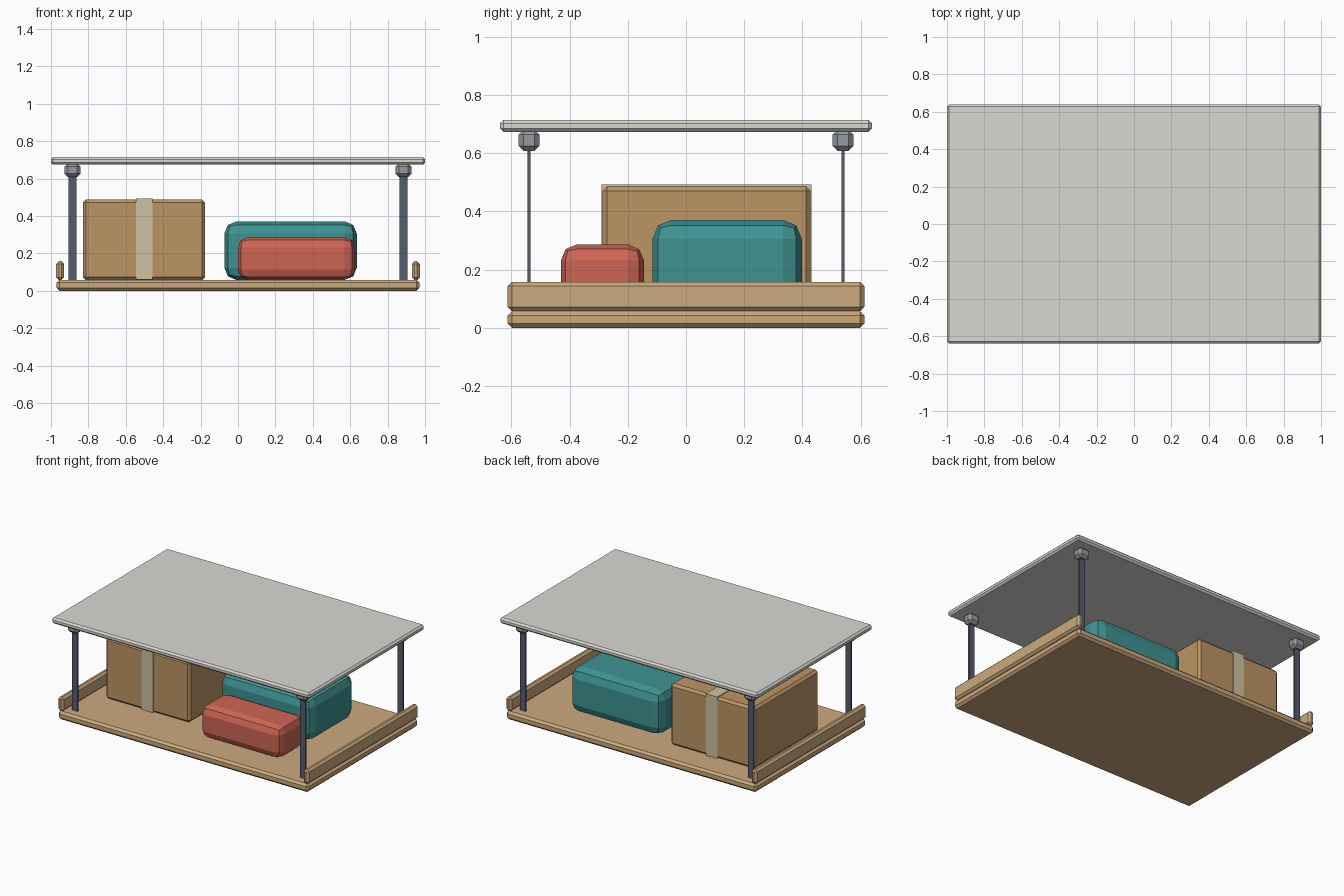
import bpy, bmesh

if "Cube" in bpy.data.objects:
    bpy.data.objects.remove(bpy.data.objects["Cube"])


def material(name, rgb):
    m = bpy.data.materials.new(name)
    m.diffuse_color = (*rgb, 1)
    m.use_nodes = True
    m.node_tree.nodes["Principled BSDF"].inputs["Base Color"].default_value = m.diffuse_color
    return m


wood = material("wood", (0.60, 0.40, 0.21))
board = material("cardboard", (0.50, 0.30, 0.13))
tape = material("tape", (0.62, 0.54, 0.36))
steel = material("dark_steel", (0.09, 0.11, 0.15))
cap = material("grey_metal", (0.30, 0.33, 0.37))
panel = material("pale_panel", (0.70, 0.69, 0.65))
teal = material("teal", (0.05, 0.29, 0.29))
red = material("red", (0.62, 0.13, 0.09))


def box(name, x, y, z, mat, bevel=0.0, segments=1):
    """Bevelled box spanning the given (min, max) ranges."""
    bm = bmesh.new()
    bmesh.ops.create_cube(bm, size=1)
    for v in bm.verts:
        v.co = [(r[0] + r[1]) / 2 + c * (r[1] - r[0])
                for c, r in zip(v.co, (x, y, z))]
    if bevel:
        bmesh.ops.bevel(bm, geom=bm.edges[:], offset=bevel, offset_type='OFFSET',
                        segments=segments, profile=0.5, affect='EDGES')
    me = bpy.data.meshes.new(name)
    bm.to_mesh(me)
    bm.free()
    me.materials.append(mat)
    ob = bpy.data.objects.new(name, me)
    bpy.context.collection.objects.link(ob)
    return ob


def around(c, w):
    return (c - w / 2, c + w / 2)


# Lower deck and upper panel
box("deck", (-0.97, 0.97), (-0.613, 0.613), (0, 0.058), wood, 0.015)
box("top_panel", (-1, 1), (-0.64, 0.64), (0.674, 0.715), panel, 0.012)

# Side rails, posts and post brackets
for sx, side in ((-1, "left"), (1, "right")):
    box(f"{side}_rail", around(sx * 0.951, 0.042), (-0.613, 0.613),
        (0.058, 0.158), wood, 0.014)
    for sy, end in ((-1, "front"), (1, "back")):
        box(f"{end}_{side}_post", around(sx * 0.885, 0.044), around(sy * 0.54, 0.011),
            (0.05, 0.66), steel)
        box(f"{end}_{side}_bracket", around(sx * 0.885, 0.086), around(sy * 0.54, 0.073),
            (0.608, 0.682), cap, 0.018)

# Carton with tape strip
box("carton", (-0.83, -0.176), (-0.287, 0.428), (0.058, 0.487), board, 0.016)
box("carton_tape", (-0.545, -0.456), (-0.29, 0.431), (0.06, 0.492), tape)

# Soft bags
box("large_bag", (-0.073, 0.635), (-0.115, 0.398), (0.058, 0.371), teal, 0.065, 2)
box("small_bag", (0.0, 0.625), (-0.43, -0.145), (0.058, 0.287), red, 0.055, 2)
